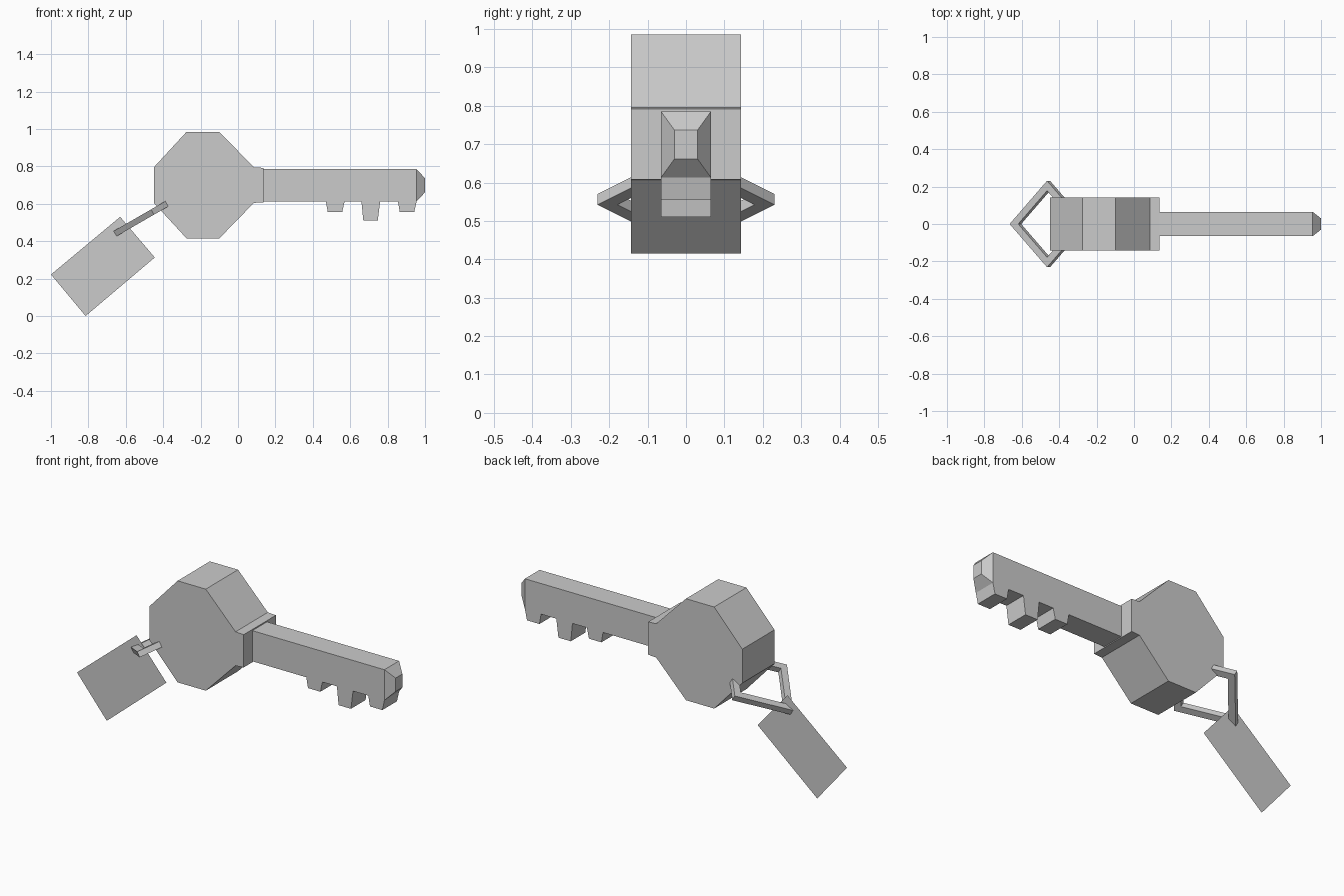
import bpy, bmesh, math
from mathutils import Matrix, Vector

if "Cube" in bpy.data.objects:
    bpy.data.objects.remove(bpy.data.objects["Cube"])


def finish(name, bm):
    bmesh.ops.recalc_face_normals(bm, faces=bm.faces)
    mesh = bpy.data.meshes.new(name)
    bm.to_mesh(mesh)
    bm.free()
    obj = bpy.data.objects.new(name, mesh)
    bpy.context.collection.objects.link(obj)
    return obj


def extrude_profile(profile, half):
    """Extrude an (x, z) profile symmetrically along y."""
    bm = bmesh.new()
    face = bm.faces.new([bm.verts.new((x, -half, z)) for x, z in profile])
    if half:
        out = bmesh.ops.extrude_face_region(bm, geom=[face], use_keep_orig=True)
        verts = [v for v in out["geom"] if isinstance(v, bmesh.types.BMVert)]
        bmesh.ops.translate(bm, verts=verts, vec=(0, 2 * half, 0))
    return bm


# Octagonal head with the short collar on its right side
upper = [(-0.45, 0.795), (-0.275, 0.985), (-0.10, 0.985), (0.085, 0.795), (0.135, 0.792)]
lower = [(x, 1.4 - z) for x, z in reversed(upper)]
finish("key_head", extrude_profile(upper + lower, 0.143))

# Shaft with three tapered teeth along the bottom edge
bottom = 0.613
profile = [(0.135, 0.785), (0.135, bottom)]
for x, z in ((0.52, 0.555), (0.71, 0.51), (0.905, 0.555)):
    profile += [(x - 0.05, bottom), (x - 0.04, z), (x + 0.037, z), (x + 0.05, bottom)]
profile.append((0.955, 0.785))
finish("key_shaft", extrude_profile(profile, 0.065))

# Bevelled tip
bm = bmesh.new()
bmesh.ops.create_cube(bm, size=1)
for v in bm.verts:
    end = v.co.x > 0
    hy, hz = (0.03, 0.0375) if end else (0.065, 0.086)
    v.co = Vector((1.0 if end else 0.955, math.copysign(hy, v.co.y),
                   0.699 + math.copysign(hz, v.co.z)))
finish("key_tip", bm)

# Four-sided ring, tilted, passing through the head
bm = bmesh.new()
rings = []
for i in range(4):
    a = i * math.pi / 2
    rings.append([bm.verts.new((r * math.cos(a), r * math.sin(a), h))
                  for r, h in ((0.231, -0.016), (0.231, 0.016), (0.178, 0.016), (0.178, -0.016))])
for i in range(4):
    a, b = rings[i], rings[(i + 1) % 4]
    for j in range(4):
        k = (j + 1) % 4
        bm.faces.new((a[j], b[j], b[k], a[k]))
bm.transform(Matrix.Translation((-0.457, 0, 0.556)) @ Matrix.Rotation(math.radians(-30), 4, "Y"))
finish("key_ring", bm)

# Paper-thin tag
finish("tag", extrude_profile([(-1.0, 0.222), (-0.63, 0.53), (-0.445, 0.313), (-0.815, 0.0)], 0))
